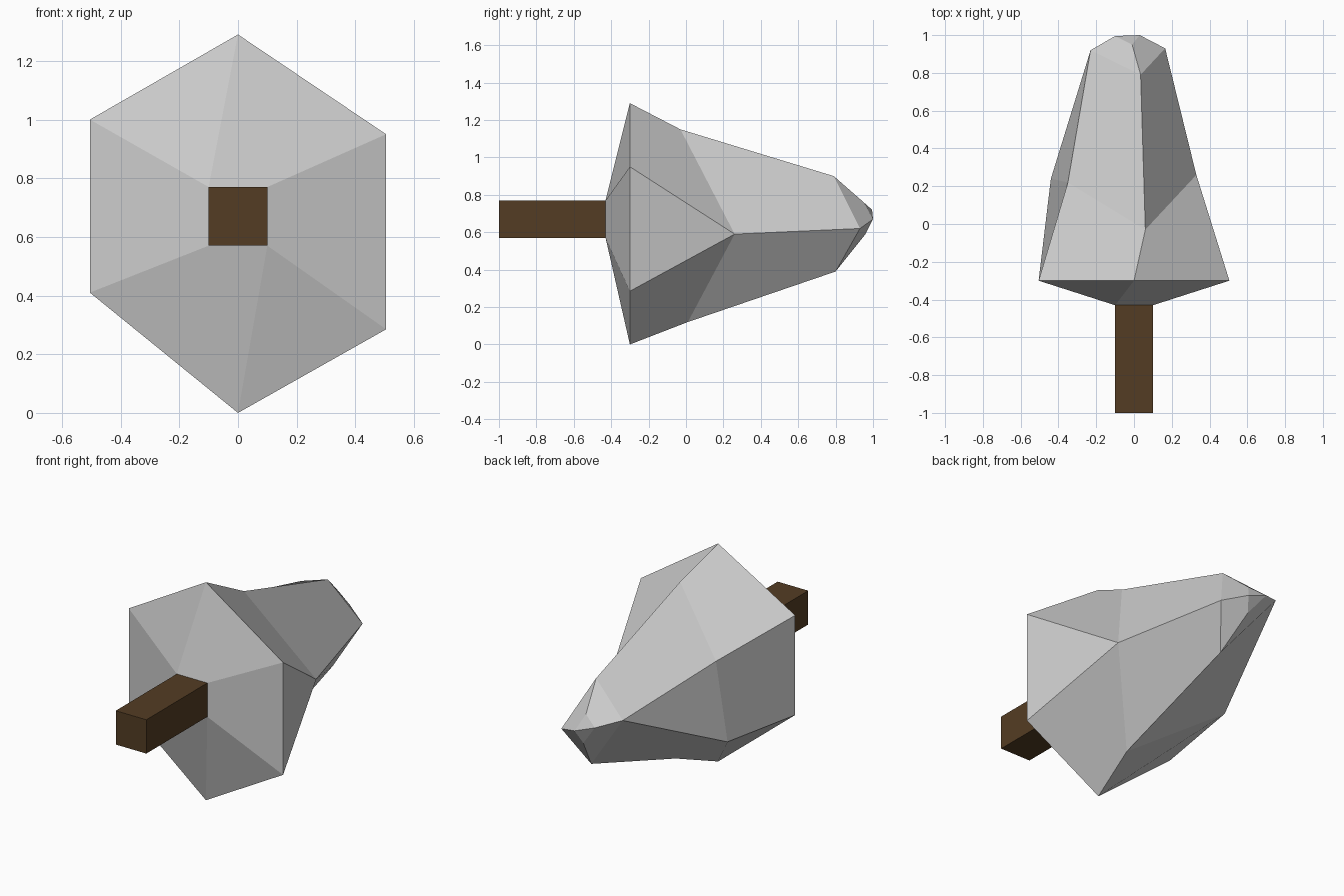
import bpy, bmesh

if "Cube" in bpy.data.objects:
    bpy.data.objects.remove(bpy.data.objects["Cube"])


def material(name, rgb):
    m = bpy.data.materials.new(name)
    m.diffuse_color = (*rgb, 1)
    m.use_nodes = True
    m.node_tree.nodes["Principled BSDF"].inputs["Base Color"].default_value = m.diffuse_color
    return m


def loft(name, rings, mat):
    """Skin consecutive rings; points shared inside a ring collapse quads to triangles."""
    bm = bmesh.new()
    found = {}

    def vert(p):
        if p not in found:
            found[p] = bm.verts.new(p)
        return found[p]

    def face(points):
        vs = list(dict.fromkeys(vert(p) for p in points))
        if len(vs) > 2:
            bm.faces.new(vs)

    for a, b in zip(rings, rings[1:]):
        n = len(a)
        for i in range(n):
            j = (i + 1) % n
            face((a[i], a[j], b[j], b[i]))
    face(rings[0])
    # blunt tip, folded along the ridge from left to right
    top, right, _, bottom, left, _ = rings[-1]
    face((top, right, left))
    face((right, bottom, left))
    bmesh.ops.recalc_face_normals(bm, faces=bm.faces)
    me = bpy.data.meshes.new(name)
    bm.to_mesh(me)
    bm.free()
    me.materials.append(mat)
    ob = bpy.data.objects.new(name, me)
    bpy.context.collection.objects.link(ob)
    return ob


stone = material("stone grey", (0.6, 0.6, 0.6))
wood = material("dark brown", (0.088, 0.046, 0.017))

# Stone head: ring order is top, right upper, right lower, bottom, left lower, left upper
tl, tr, br, bl = [(x, -0.43, z) for x, z in ((-.1, .77), (.1, .77), (.1, .57), (-.1, .57))]
socket = [tl, tr, br, br, bl, tl]
rim = [(x, -0.30, z) for x, z in ((0, 1.29), (.505, .95), (.505, .285),
                                  (0, 0), (-.505, .41), (-.505, 1.0))]
r2 = (.33, .26, .59)
waist = [(.06, -.03, 1.15), r2, r2, (.06, .01, .12), (-.44, .24, .44), (-.35, .22, .885)]
r3, l3 = (.165, .93, .62), (-.23, .92, .77)
neck = [(.035, .79, .90), r3, r3, (.06, .80, .39), l3, l3]
r4, l4 = (.03, 1.0, .67), (-.10, .995, .72)
tip = [(-.01, .95, .76), r4, r4, (0, .96, .59), l4, l4]
loft("stone_head", [socket, rim, waist, neck, tip], stone)

# Square wooden handle, slightly sunk into the head
y0, y1 = -1.0, -0.41
bpy.ops.mesh.primitive_cube_add(size=1, location=(0, (y0 + y1) / 2, 0.67))
handle = bpy.context.object
handle.name = "handle"
handle.scale = (0.2, y1 - y0, 0.2)
handle.data.materials.append(wood)
